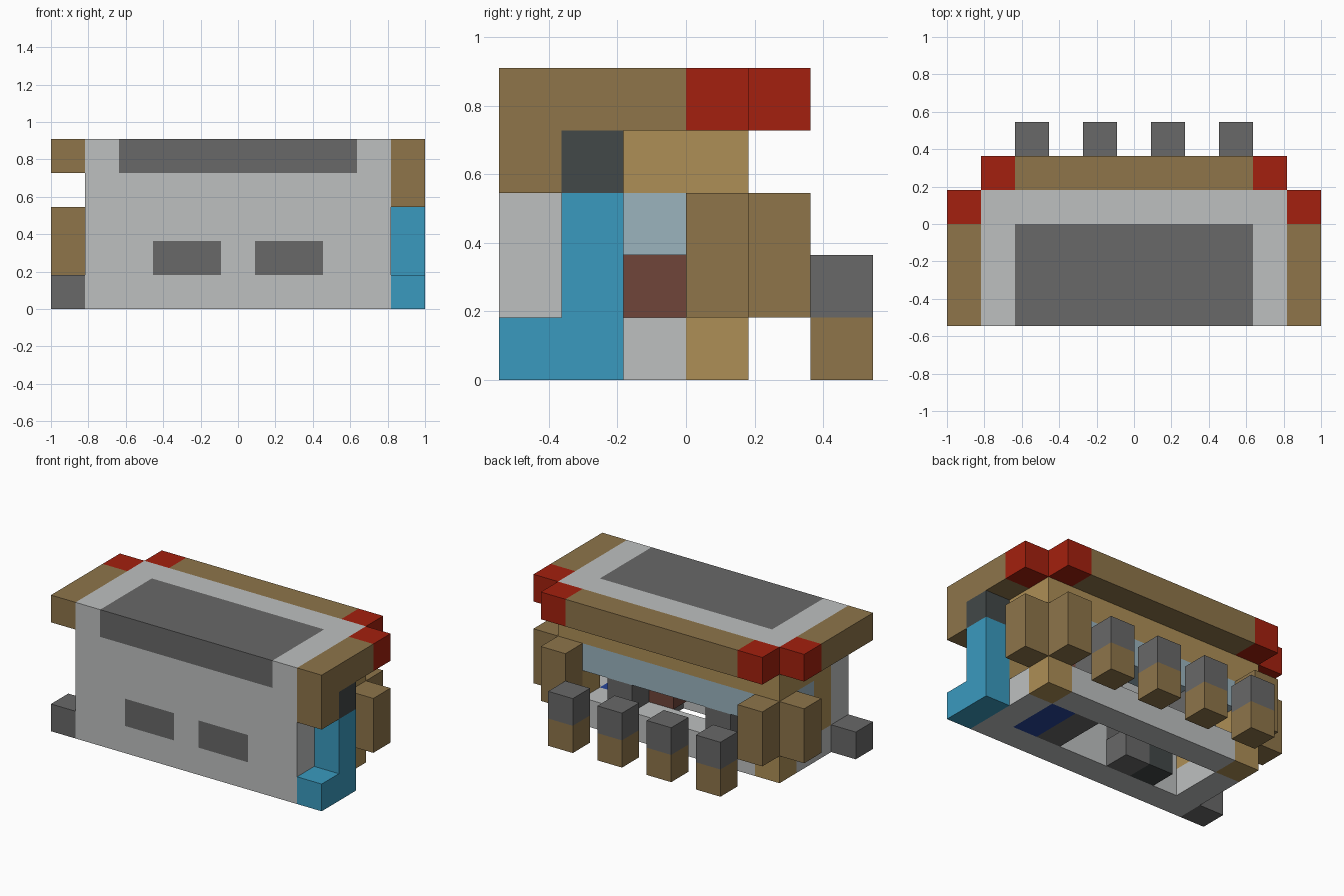
import bpy

U = 2 / 11  # edge length of one block

cube = bpy.data.objects.get("Cube")
if cube:
    bpy.data.objects.remove(cube, do_unlink=True)


def material(name, rgb):
    lin = [((c / 255 + 0.055) / 1.055) ** 2.4 for c in rgb]
    m = bpy.data.materials.new(name)
    m.use_nodes = True
    m.diffuse_color = (*lin, 1)
    bsdf = m.node_tree.nodes["Principled BSDF"]
    bsdf.inputs["Base Color"].default_value = (*lin, 1)
    bsdf.inputs["Roughness"].default_value = 0.9
    return m


grey = material("light grey", (190, 192, 192))
dark = material("dark grey", (104, 104, 104))
slate = material("slate", (66, 72, 72))
brown = material("brown", (142, 117, 74))
tan = material("tan", (174, 143, 86))
red = material("red", (164, 32, 14))
blue = material("sky blue", (58, 154, 191))
glass = material("pale glass", (155, 179, 190))
maroon = material("red brown", (112, 69, 58))
navy = material("navy blue", (40, 70, 155))


def block(name, mat, x, y, z):
    """Box covering inclusive block ranges; a single number means one block."""
    spans = [r if isinstance(r, tuple) else (r, r) for r in (x, y, z)]
    size = [(b - a + 1) * U for a, b in spans]
    mid = [(a + b + 1) / 2 * U for a, b in spans]
    bpy.ops.mesh.primitive_cube_add(size=1, location=(mid[0] - 1, mid[1] - 3 * U, mid[2]))
    ob = bpy.context.object
    ob.name = name
    ob.scale = size
    bpy.ops.object.transform_apply(location=False, rotation=False, scale=True)
    ob.data.materials.append(mat)


def pair(name, mat, x, y, z):
    """The same block on both sides of the centre plane."""
    a, b = x if isinstance(x, tuple) else (x, x)
    block("right_" + name, mat, (a, b), y, z)
    block("left_" + name, mat, (10 - b, 10 - a), y, z)


# Front wall with two dark panels
block("front_wall_base", grey, (1, 9), 0, 0)
block("front_wall_top", grey, (1, 9), 0, (2, 3))
block("front_wall_middle", grey, 5, 0, 1)
pair("front_wall_end", grey, (1, 2), 0, 1)
pair("front_panel", dark, (3, 4), 0, 1)

# Roof with dark panel, brown overhangs and red corners
block("roof_panel", dark, (2, 8), (0, 2), 4)
block("roof_back", grey, (1, 9), 3, 4)
pair("roof_edge", grey, 1, (0, 2), 4)
pair("roof_side", brown, 0, (0, 2), 4)
block("roof_back_overhang", brown, (2, 8), 4, 4)
pair("roof_side_corner", red, 0, 3, 4)
pair("roof_back_corner", red, 1, 4, 4)

# Floor frame, side walls and rear corner posts
block("back_sill", grey, (2, 8), 3, 0)
pair("side_sill", grey, 1, (1, 2), 0)
pair("side_pillar", tan, 1, 1, (1, 3))
pair("side_lintel", tan, 1, 2, 3)
pair("side_window", glass, 1, 2, 2)
pair("corner_post", tan, 1, 3, (0, 3))
block("back_lintel", tan, (2, 8), 3, 3)
block("back_window", glass, (2, 8), 3, 2)
pair("back_pillar", dark, 3, 3, 1)

# Brown blocks around the rear corners
pair("side_bracket", brown, 0, 3, (1, 2))
pair("back_bracket", brown, 1, 4, (1, 2))

# Row of short posts behind
for i in (2, 4, 6, 8):
    block("rear_post_foot", brown, i, 5, 0)
    block("rear_post_cap", dark, i, 5, 1)

# Features on the two outer sides
block("right_step", dark, 0, 0, 0)
block("left_step", blue, 10, 0, 0)
block("left_pipe", blue, 10, 1, (0, 2))
block("left_pipe_cap", slate, 10, 1, 3)
block("left_roof_drop", brown, 10, 0, 3)

# Interior fittings
block("floor_mat", navy, 8, (1, 2), 0)
block("floor_plinth", dark, 7, (1, 2), 0)
block("bench", maroon, (6, 7), 2, 1)
block("cabinet", dark, 4, 1, 0)
block("cabinet_end", slate, 3, 1, 0)
